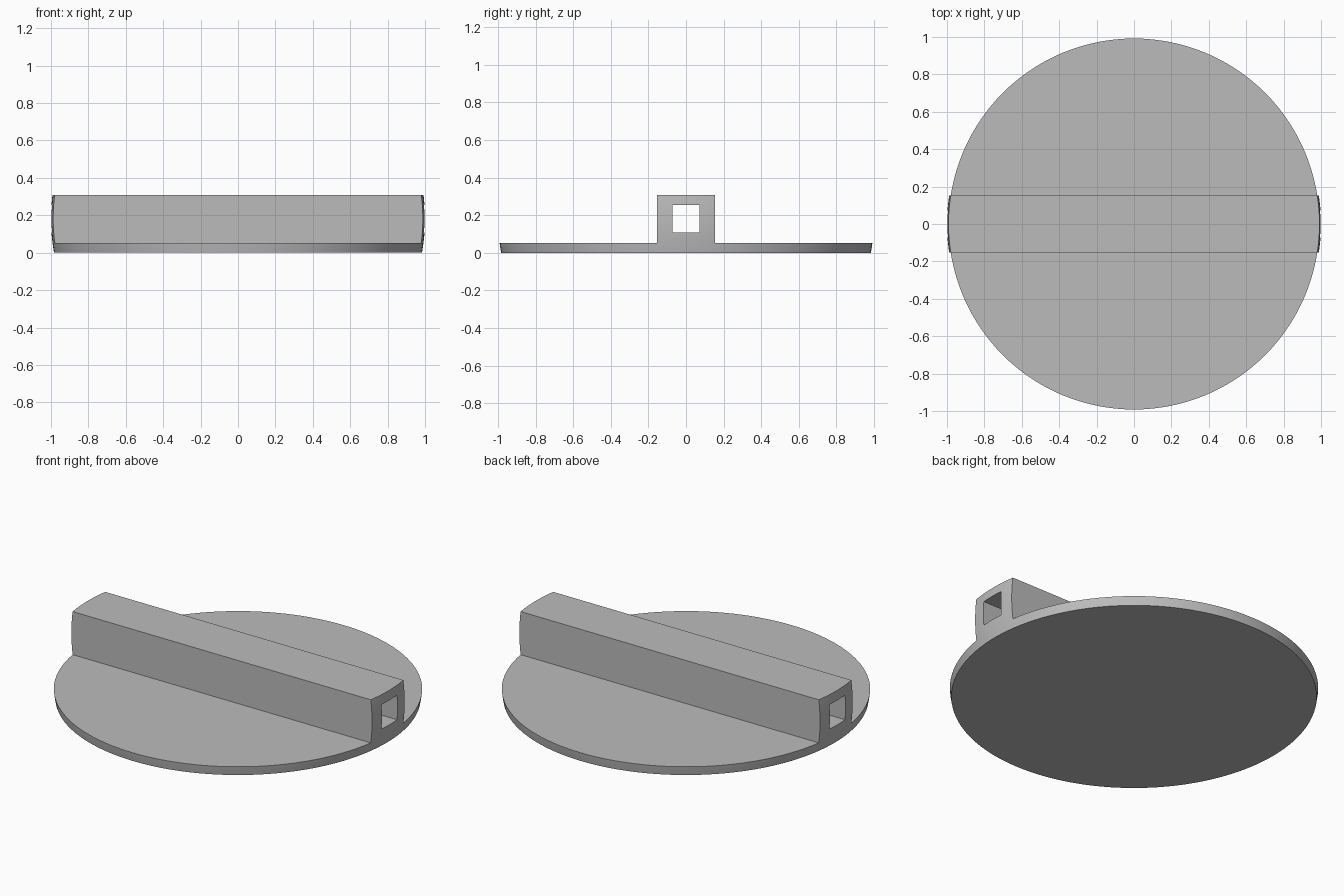
import bpy, bmesh
from math import sqrt, radians
from mathutils import Vector

if "Cube" in bpy.data.objects:
    bpy.data.objects.remove(bpy.data.objects["Cube"])

HEIGHT, DISC_TOP, MID = 0.309, 0.053, 0.181   # sphere centre sits at MID
BAR_HALF, HOLE_HALF = 0.153, 0.073
RINGS, SEGMENTS = 12, 128


def add_object(name, bm):
    bmesh.ops.recalc_face_normals(bm, faces=bm.faces)
    mesh = bpy.data.meshes.new(name)
    bm.to_mesh(mesh)
    bm.free()
    obj = bpy.data.objects.new(name, mesh)
    bpy.context.collection.objects.link(obj)
    return obj


def box(name, low, high):
    low, high = Vector(low), Vector(high)
    bm = bmesh.new()
    bmesh.ops.create_cube(bm, size=1)
    for v in bm.verts:
        v.co = (low + high) / 2 + v.co * (high - low)
    return add_object(name, bm)


# Body: a thick slice of a unit sphere, turned from its curved side profile
bm = bmesh.new()
rings = []
for i in range(RINGS + 1):
    z = HEIGHT * i / RINGS
    ring = bmesh.ops.create_circle(bm, segments=SEGMENTS, radius=sqrt(1 - (z - MID) ** 2))["verts"]
    for v in ring:
        v.co.z = z
    rings.append(ring)
for a, b in zip(rings, rings[1:]):
    for k in range(SEGMENTS):
        n = (k + 1) % SEGMENTS
        bm.faces.new((a[k], a[n], b[n], b[k]))
bm.faces.new(rings[0])
bm.faces.new(rings[-1])
body = add_object("disc_with_handle", bm)

# Cutters: the space on both sides of the handle, and the square tunnel
cutters = [
    box("front_cutter", (-2, -2, DISC_TOP), (2, -BAR_HALF, 1)),
    box("back_cutter", (-2, BAR_HALF, DISC_TOP), (2, 2, 1)),
    box("tunnel_cutter", (-2, -HOLE_HALF, MID - HOLE_HALF), (2, HOLE_HALF, MID + HOLE_HALF)),
]
bpy.ops.object.select_all(action="DESELECT")
bpy.context.view_layer.objects.active = body
body.select_set(True)
for cutter in cutters:
    cutter.hide_render = True
    mod = body.modifiers.new(cutter.name, "BOOLEAN")
    mod.operation, mod.solver, mod.object = "DIFFERENCE", "EXACT", cutter
    bpy.ops.object.modifier_apply(modifier=mod.name)
    bpy.data.objects.remove(cutter)

# Finish
grey = bpy.data.materials.new("plain grey")
grey.use_nodes = True
colour = (0.5, 0.5, 0.5, 1)
grey.diffuse_color = colour
grey.node_tree.nodes["Principled BSDF"].inputs["Base Color"].default_value = colour
body.data.materials.clear()
body.data.materials.append(grey)
bpy.ops.object.shade_smooth_by_angle(angle=radians(30))
